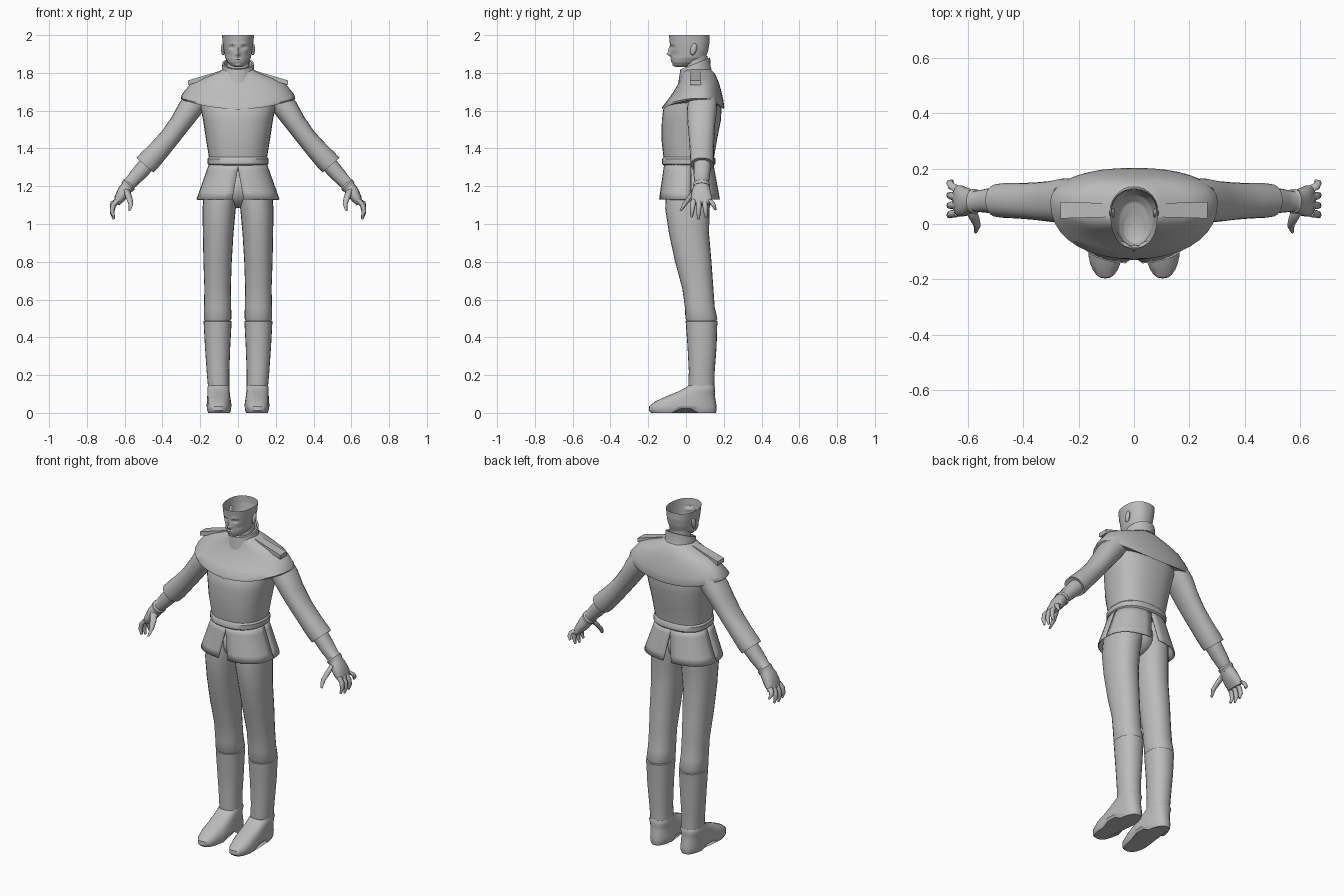
import bpy, bmesh, math
from mathutils import Vector

grey = bpy.data.materials.new("plain_grey")
grey.diffuse_color = (0.5, 0.5, 0.5, 1)


def finish(name, bm, mirror=False, angle=40):
    bmesh.ops.recalc_face_normals(bm, faces=bm.faces)
    me = bpy.data.meshes.new(name)
    bm.to_mesh(me)
    bm.free()
    me.materials.append(grey)
    ob = bpy.data.objects.new(name, me)
    bpy.context.collection.objects.link(ob)
    bpy.ops.object.select_all(action='DESELECT')
    ob.select_set(True)
    bpy.context.view_layer.objects.active = ob
    bpy.ops.object.shade_smooth_by_angle(angle=math.radians(angle))
    if mirror:
        ob.modifiers.new("mirror", 'MIRROR')
    return ob


def spow(v, p):
    return math.copysign(abs(v) ** p, v)


def ring_point(ring, a, e):
    """ring = x, z, y_front, y_back, y_mid, half_width, tilt in degrees"""
    x, z, yf, yb, ym, rx, tilt = (*ring, 0)[:7]
    u = rx * spow(math.cos(a), 2 / e)
    s = spow(math.sin(a), 2 / e)
    y = ym + s * ((yb - ym) if s > 0 else (ym - yf))
    t = math.radians(tilt)
    return Vector((x + u * math.cos(t), y, z + u * math.sin(t)))


def loft(name, rings, n=24, e=2.0, warp=None, caps=(True, True), mirror=False, angle=40):
    bm = bmesh.new()
    loops = []
    for r in rings:
        pts = [ring_point(r, 2 * math.pi * i / n, e) for i in range(n)]
        loops.append([bm.verts.new(warp(p) if warp else p) for p in pts])
    for a, b in zip(loops, loops[1:]):
        for i in range(n):
            j = (i + 1) % n
            bm.faces.new((a[i], a[j], b[j], b[i]))
    if caps[0]:
        bm.faces.new(loops[0])
    if caps[1]:
        bm.faces.new(loops[-1])
    return finish(name, bm, mirror, angle)


def dense(rings, k):
    out = []
    for a, b in zip(rings, rings[1:]):
        out += [tuple(p + (q - p) * i / k for p, q in zip(a, b)) for i in range(k)]
    return out + [rings[-1]]


def tube(name, pts, mirror=True, n=8):
    """pts = x, y, z, radius, tilt"""
    loft(name, [(x, z, y - r, y + r, y, r, t) for x, y, z, r, t in pts], n, mirror=mirror, angle=60)


# Jacket body and belt
loft("jacket_body", [(0, 1.28, -.11, .14, .03, .15), (0, 1.36, -.12, .15, .03, .155),
                     (0, 1.45, -.13, .165, .03, .17), (0, 1.55, -.128, .185, .04, .185),
                     (0, 1.61, -.12, .188, .05, .197), (0, 1.66, -.08, .18, .06, .2)], 32, 2.4)
loft("belt", [(0, 1.31, -.118, .148, .03, .153), (0, 1.318, -.126, .156, .03, .161),
              (0, 1.345, -.126, .156, .03, .162), (0, 1.355, -.118, .148, .03, .154)], 32, 2.4)

# Mantle over chest and shoulders, its hem rising over the arms
def hem(p):
    k = max(0, (1.72 - p.z) / .11)
    p.z += .05 * k * min(1, (p.x / .3) ** 2)
    return p


loft("shoulder_mantle", [(0, 1.625, -.10, .18, .07, .19), (0, 1.608, -.127, .20, .08, .295),
                         (0, 1.62, -.126, .203, .08, .303), (0, 1.66, -.095, .197, .08, .297),
                         (0, 1.70, -.066, .188, .08, .28), (0, 1.745, -.04, .175, .075, .25),
                         (0, 1.77, -.03, .165, .065, .20), (0, 1.80, -.022, .15, .055, .115),
                         (0, 1.82, -.015, .13, .05, .08)], 36, 2.2, hem, angle=50)

# Chest clasp
bm = bmesh.new()
q = [bm.verts.new(v) for v in ((-.015, -.13, 1.605), (.015, -.13, 1.605), (0, -.122, 1.635))]
bm.faces.new(q)
finish("chest_clasp", bm)

# Shoulder boards
bm = bmesh.new()
bmesh.ops.create_cube(bm, size=1)
for v in bm.verts:
    out = v.co.x > 0
    v.co = Vector((.265 if out else .09, .05 + v.co.y * (.06 if out else .05),
                   (1.748 if out else 1.80) + v.co.z * .024))
finish("shoulder_board", bm, True)

# Collar, sloping up towards the back
def slope(p):
    p.z += (p.y - .05) * .4
    return p


loft("collar", [(0, 1.785, -.04, .135, .05, .09), (0, 1.80, -.038, .13, .05, .087),
                (0, 1.85, -.03, .128, .05, .083), (0, 1.85, -.02, .118, .05, .074),
                (0, 1.81, -.015, .11, .05, .068)], 28, 2, slope, (False, False))

# Jacket skirt: four flaring panels with slits in front, at the sides and behind
def skirt(name, a0, a1, g0, g1):
    bm = bmesh.new()
    rows = []
    for k in range(6):
        t = k / 5
        r = (0, 1.32 - .19 * t, -.115 - .028 * t, .145 + .035 * t, .025, .153 + .067 * t)
        gap = max(0, t - .15) / .85
        lo, hi = math.radians(a0 + g0 * gap), math.radians(a1 - g1 * gap)
        rows.append([bm.verts.new(ring_point(r, lo + (hi - lo) * i / 9, 2.5)) for i in range(10)])
    for a, b in zip(rows, rows[1:]):
        for i in range(9):
            bm.faces.new((a[i], a[i + 1], b[i + 1], b[i]))
    ob = finish(name, bm, True)
    mod = ob.modifiers.new("thickness", 'SOLIDIFY')
    mod.thickness = .006


skirt("skirt_front", -90, 0, 5, .5)
skirt("skirt_back", 0, 90, .5, 4)

# Trousers
loft("trouser_leg", [(.078, 1.30, -.08, .12, .02, .073), (.09, 1.18, -.108, .135, .02, .09),
                     (.1, 1.08, -.11, .125, .015, .088), (.105, .95, -.09, .122, .02, .081),
                     (.108, .8, -.058, .135, .04, .075), (.108, .66, -.02, .145, .06, .070),
                     (.108, .56, -.006, .152, .07, .072), (.108, .50, -.003, .166, .08, .073),
                     (.108, .475, .01, .155, .08, .063)], 24, 2.2, mirror=True)
bm = bmesh.new()
bmesh.ops.create_uvsphere(bm, u_segments=20, v_segments=12, radius=1)
for v in bm.verts:
    v.co = Vector((v.co.x * .10, .015 + v.co.y * .11, 1.19 + v.co.z * .105))
finish("trouser_seat", bm)

# Boots
loft("boot_shaft", [(.103, .11, .015, .15, .08, .056), (.103, .15, .012, .15, .08, .057),
                    (.106, .22, .015, .152, .08, .060), (.108, .35, .008, .162, .085, .067),
                    (.108, .46, .0, .165, .085, .073), (.108, .485, -.002, .168, .085, .074),
                    (.108, .487, .006, .158, .085, .066)], 24, 2.2, mirror=True)


def arch(p):
    if p.z < .03 and -.03 < p.y < .062:
        p.z += .022
    p.x += .004 * (p.y < -.1)
    return p


loft("boot_foot", [(.1, 0, -.185, .158, -.03, .058), (.1, .012, -.197, .162, -.03, .064),
                   (.1, .035, -.195, .162, -.03, .066), (.101, .06, -.165, .158, -.01, .064),
                   (.102, .085, -.11, .154, .02, .061), (.103, .11, -.05, .152, .05, .059),
                   (.103, .135, .002, .155, .08, .059), (.103, .145, .012, .15, .08, .055)],
     28, 2.5, arch, mirror=True)

# Sleeves with a flared cuff
loft("sleeve", [(.19, 1.69, .02, .16, .09, .06, 38), (.255, 1.61, .005, .165, .085, .064, 36),
                (.305, 1.535, .008, .155, .08, .056, 36), (.36, 1.46, .015, .15, .08, .053, 37),
                (.42, 1.39, .02, .148, .08, .056, 40), (.47, 1.335, .022, .148, .085, .060, 41),
                (.493, 1.312, .025, .145, .085, .059, 41), (.49, 1.315, .04, .13, .085, .042, 41)],
     20, 2.2, mirror=True)

# Gloved forearm, palm, fingers and thumb
loft("forearm", [(.46, 1.34, .04, .135, .085, .045, 42), (.53, 1.262, .04, .128, .083, .040, 43),
                 (.572, 1.215, .045, .12, .082, .034, 43), (.577, 1.208, .037, .127, .082, .040, 43),
                 (.588, 1.195, .04, .125, .082, .037, 40)], 16, 2.2, mirror=True)
loft("palm", [(.58, 1.205, .045, .12, .082, .034, 40), (.605, 1.172, .03, .13, .08, .034, 35),
              (.628, 1.135, .026, .14, .082, .028, 30), (.643, 1.105, .032, .14, .085, .016, 25)],
     14, 2.4, mirror=True)
for i, (y0, y1, drop) in enumerate([(.04, .03, .012), (.069, .066, 0), (.098, .106, .008), (.126, .155, .05)]):
    tube("finger_%d" % (i + 1), [(.638, y0, 1.125, .015, 25),
                                 (.661, y0 + (y1 - y0) * .4, 1.095 + drop * .4, .014, 10),
                                 (.667, y0 + (y1 - y0) * .75, 1.06 + drop * .7, .012, -8),
                                 (.657, y1, 1.025 + drop, .006, -25)])
tube("thumb", [(.592, .055, 1.185, .022, 20), (.577, .022, 1.14, .018, 5),
               (.567, -.006, 1.105, .013, -10), (.573, -.028, 1.07, .006, -15)])

# Neck
loft("neck", [(0, 1.78, .0, .11, .05, .062), (0, 1.85, .0, .112, .05, .06),
              (0, 1.89, .0, .115, .05, .06)], 20, caps=(False, False))

# Head, open at the top; face shaped by soft bumps: x, z, width, height, depth
BUMPS = [(0, 1.899, .009, .010, -.022), (0, 1.922, .007, .016, -.012),
         (.031, 1.936, .014, .009, .011), (.031, 1.953, .016, .006, -.004),
         (0, 1.872, .018, .004, -.007), (0, 1.861, .014, .004, -.005),
         (0, 1.840, .014, .008, -.006), (.05, 1.895, .016, .016, .006)]


def face(p):
    if p.y < 0:
        p.y += sum(d * math.exp(-((abs(p.x) - x) / w) ** 2 - ((p.z - z) / h) ** 2)
                   for x, z, w, h, d in BUMPS)
    return p


loft("head", dense([(0, 1.832, -.052, .0, -.025, .022), (0, 1.838, -.064, .03, -.02, .036),
                    (0, 1.855, -.074, .08, .0, .054), (0, 1.88, -.078, .105, .02, .068),
                    (0, 1.92, -.082, .118, .03, .075), (0, 1.96, -.086, .125, .03, .081),
                    (0, 2.0, -.09, .125, .03, .085)], 6), 56, 2.2, face, (True, False))

# Ears
bm = bmesh.new()
bmesh.ops.create_uvsphere(bm, u_segments=12, v_segments=8, radius=1)
for v in bm.verts:
    c = v.co.copy()
    v.co = Vector((.079 + c.x * .011, .04 + c.y * .017 + c.z * .006, 1.925 + c.z * .032))
finish("ear", bm, True)
